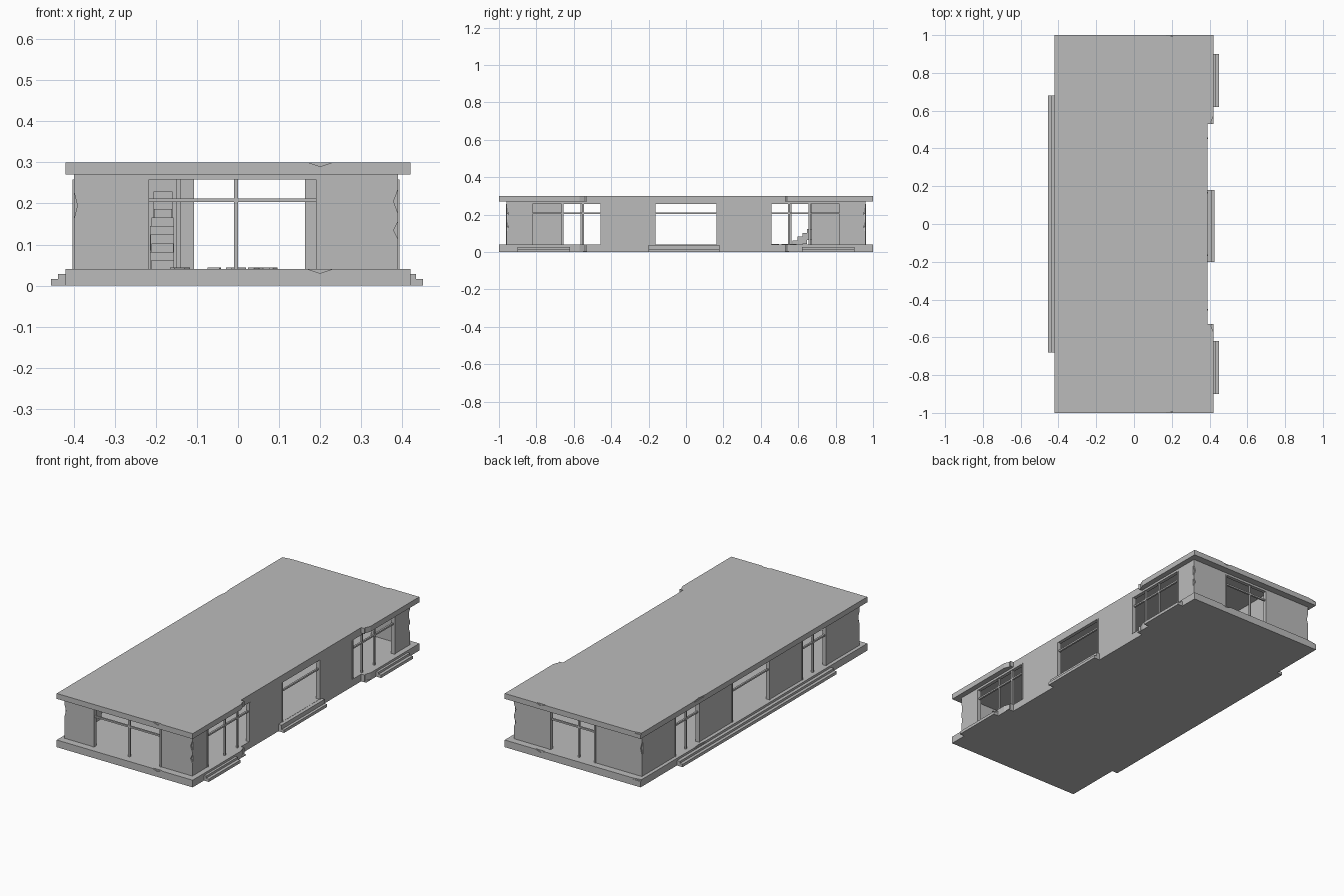
import bpy, bmesh, random
from math import pi
from mathutils import Matrix, Vector

cube = bpy.data.objects.get("Cube")
if cube:
    bpy.data.objects.remove(cube, do_unlink=True)
random.seed(4)

grey = bpy.data.materials.new("concrete grey")
grey.use_nodes = True
colour = (0.5, 0.5, 0.5, 1)
grey.diffuse_color = colour
grey.node_tree.nodes["Principled BSDF"].inputs["Base Color"].default_value = colour

FLOOR, CEIL, ROOF = 0.04, 0.27, 0.30
LEFT, RIGHT, END, THICK = -0.40, 0.39, 0.96, 0.02


def finish(name, bm):
    bmesh.ops.recalc_face_normals(bm, faces=bm.faces)
    mesh = bpy.data.meshes.new(name)
    bm.to_mesh(mesh)
    bm.free()
    mesh.materials.append(grey)
    ob = bpy.data.objects.new(name, mesh)
    bpy.context.collection.objects.link(ob)
    return ob


def add_box(bm, x, y, z):
    lo, hi = Vector((x[0], y[0], z[0])), Vector((x[1], y[1], z[1]))
    m = Matrix.Translation((lo + hi) / 2) @ Matrix.Diagonal((*(hi - lo), 1))
    bmesh.ops.create_cube(bm, size=1, matrix=m)


def boxes(name, items):
    bm = bmesh.new()
    for item in items:
        add_box(bm, *item)
    return finish(name, bm)


def chip(ob, notches):
    """Break small diamond notches out of edges: (centre, size, axis)."""
    bm = bmesh.new()
    for centre, size, axis in notches:
        m = (Matrix.Translation(centre) @ Matrix.Diagonal((*size, 1))
             @ Matrix.Rotation(pi / 4, 4, axis))
        bmesh.ops.create_cube(bm, size=2 ** 0.5, matrix=m)
    cutter = finish("chip_cutter", bm)
    mod = ob.modifiers.new("chips", "BOOLEAN")
    mod.operation, mod.object, mod.solver = "DIFFERENCE", cutter, "EXACT"
    graph = bpy.context.evaluated_depsgraph_get()
    mesh = bpy.data.meshes.new_from_object(ob.evaluated_get(graph))
    ob.modifiers.clear()
    ob.data = mesh
    bpy.data.objects.remove(cutter, do_unlink=True)


def slab(name, bottom, top):
    """Floor or roof plate, set back along the middle of the left side."""
    outline = [(-0.42, -1), (0.42, -1), (0.42, -0.53), (0.39, -0.53),
               (0.39, 0.53), (0.42, 0.53), (0.42, 1), (-0.42, 1)]
    bm = bmesh.new()
    face = bm.faces.new([bm.verts.new((x, y, bottom)) for x, y in outline])
    new = bmesh.ops.extrude_face_region(bm, geom=[face])["geom"]
    bmesh.ops.translate(bm, vec=(0, 0, top - bottom),
                        verts=[v for v in new if isinstance(v, bmesh.types.BMVert)])
    return finish(name, bm)


# Slabs with broken edges
for name, low, high in (("base_slab", 0, FLOOR), ("roof_slab", CEIL, ROOF)):
    ob = slab(name, low, high)
    chip(ob, [((0.2, -1, high), (0.03, 0.008, 0.01), "Y"),
              ((0.2, 1, high), (0.03, 0.008, 0.01), "Y"),
              ((-0.42, 1, high), (0.05, 0.008, 0.01), "Z"),
              ((-0.42, 0.48, high), (0.006, 0.05, 0.01), "Z"),
              ((0.42, 0.54, high), (0.012, 0.03, 0.05), "Z"),
              ((0.42, -0.54, high), (0.012, 0.03, 0.05), "Z")])


# Two-tread steps along both long sides
def steps(name, edge, side, y0, y1):
    boxes(name, [((min(edge, edge + side * d), max(edge, edge + side * d)),
                  (y0, y1), (0, h)) for d, h in ((0.035, 0.016), (0.018, 0.028))])


steps("right_long_steps", -0.42, -1, -0.68, 0.68)
steps("left_front_steps", 0.415, 1, -0.9, -0.62)
steps("left_back_steps", 0.415, 1, 0.62, 0.9)
steps("left_middle_steps", 0.39, 1, -0.2, 0.18)
boxes("left_middle_landing", [((0.385, 0.41), (-0.2, 0.18), (0, FLOOR - 0.001))])


# Wall run: solid panels between openings, frames and mullions in the openings
def wall(name, axis, outer, inward, span, openings, mullions):
    def place(along, depth, z):
        d = sorted(outer + inward * t for t in depth)
        return (along, d, z) if axis == "X" else (d, along, z)

    full = (0, THICK)
    slim = (0.005, 0.015)
    panels, frame = [], []
    edges = [span[0]] + [v for pair in openings for v in pair] + [span[1]]
    for a, b in zip(edges[::2], edges[1::2]):
        panels.append(place((a, b), full, (FLOOR, CEIL)))
    for a, b in openings:
        frame.append(place((a, b), full, (0.258, CEIL)))
        frame.append(place((a, b), slim, (0.203, 0.212)))
        for e, f in ((a, a + 0.008), (b - 0.008, b)):
            frame.append(place((e, f), (-0.003, THICK), (FLOOR, 0.258)))
    for m in mullions:
        frame.append(place((m - 0.005, m + 0.005), slim, (FLOOR, 0.258)))
    boxes(name + "_frames", frame)
    return boxes(name + "_wall", panels)


walls = [
    wall("front", "X", -END, 1, (LEFT, RIGHT), [(-0.225, 0.198)], [-0.005]),
    wall("back", "X", END, -1, (LEFT, RIGHT), [(-0.115, 0.171)], [-0.005]),
    wall("right", "Y", LEFT, 1, (THICK - END, END - THICK),
         [(-0.67, -0.45), (-0.17, 0.17), (0.45, 0.67)], [-0.56, 0.56]),
    wall("left", "Y", RIGHT, -1, (THICK - END, END - THICK),
         [(-0.83, -0.45), (-0.17, 0.17), (0.45, 0.83)],
         [-0.66, -0.55, 0.55, 0.66]),
]

# Crumbled wall corners
for ob, y in zip(walls[:2], (-END, END)):
    chip(ob, [((RIGHT, y, 0.205), (0.011, 0.011, 0.03), "Y"),
              ((RIGHT, y, 0.135), (0.011, 0.011, 0.022), "Y"),
              ((LEFT, y, 0.195), (0.009, 0.011, 0.035), "Y")])

# Broken staircase behind a thin partition
count = 9
treads = []
for i in range(count):
    y = 0.57 + i * 0.026
    z = FLOOR + (i + 1) * 0.021
    jag = random.uniform(0, 0.012)
    treads.append(((-0.215 + jag, -0.155 - jag / 2), (y, y + 0.026),
                   (max(FLOOR, z - 0.06), z)))
boxes("broken_stairs", treads)
boxes("stair_partition", [((-0.15, -0.14), (0.67, 0.94), (FLOOR, CEIL))])

# Loose rubble on the floor
bm = bmesh.new()
for i in range(8):
    m = (Matrix.Translation((random.uniform(-0.2, 0.1), random.uniform(0.45, 0.6), FLOOR))
         @ Matrix.Rotation(random.uniform(0, pi), 4, "Z")
         @ Matrix.Diagonal((0.03, 0.018, 0.008, 1)))
    bmesh.ops.create_cube(bm, size=1, matrix=m)
finish("floor_rubble", bm)
